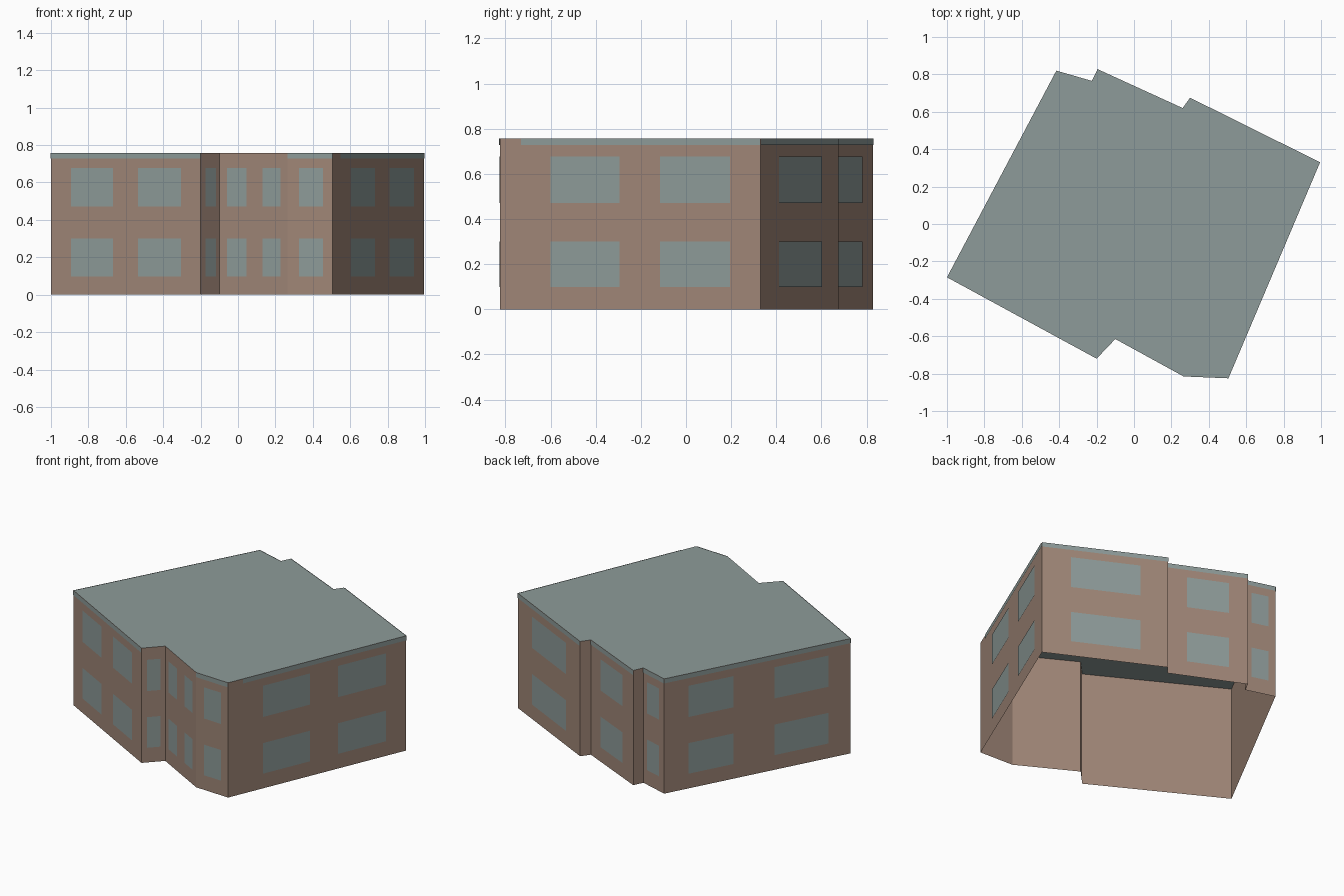
import bpy
from mathutils import Vector

cube = bpy.data.objects.get("Cube")
if cube:
    bpy.data.objects.remove(cube, do_unlink=True)


def material(name, rgb):
    mat = bpy.data.materials.new(name)
    mat.use_nodes = True
    mat.diffuse_color = (*rgb, 1)
    mat.node_tree.nodes["Principled BSDF"].inputs["Base Color"].default_value = (*rgb, 1)
    return mat


BRICK = material("brown brick", (0.35, 0.24, 0.185))
SLATE = material("grey green slate", (0.27, 0.33, 0.32))

HEIGHT = 0.757
TRIM_BASE = 0.728
PLATE = 0.003
FLOORS = [(0.098, 0.3), (0.472, 0.678)]

# Each wall: start corner, window spans along it, trim span along it
WALLS = [
    ("front_left_wall", (-1.0, -0.285), [(0.135, 0.415), (0.585, 0.87)], (0, 1)),
    ("front_step_wall", (-0.2, -0.72), [(0.23, 0.8)], None),
    ("front_middle_wall", (-0.1, -0.615), [(0.12, 0.4), (0.64, 0.9)], None),
    ("front_end_wall", (0.265, -0.815), [(0.25, 0.79)], (0, 1)),
    ("right_wall", (0.505, -0.825), [(0.195, 0.46), (0.615, 0.885)], (0.083, 1)),
    ("back_wide_wall", (0.995, 0.33), [(0.23, 0.78)], (0, 1)),
    ("back_step_a", (0.3, 0.675), [], None),
    ("back_middle_wall", (0.26, 0.62), [(0.24, 0.76)], (0, 1)),
    ("back_step_b", (-0.195, 0.828), [], None),
    ("back_narrow_wall", (-0.225, 0.765), [(0.2, 0.76)], (0, 1)),
    ("left_wall", (-0.415, 0.82), [(0.13, 0.37), (0.59, 0.88)], (0, 1)),
]


def mesh_object(name, verts, faces, mat):
    mesh = bpy.data.meshes.new(name)
    mesh.from_pydata(verts, [], faces)
    mesh.materials.append(mat)
    obj = bpy.data.objects.new(name, mesh)
    bpy.context.collection.objects.link(obj)
    return obj


def panels(name, a, b, rects, offset, mat):
    """Upright rectangles on the wall a-b; each rect is (from, to, low, high)."""
    a, b = Vector((*a, 0)), Vector((*b, 0))
    along = b - a
    out = Vector((along.y, -along.x, 0)).normalized() * offset
    verts, faces = [], []
    for s, e, low, high in rects:
        n = len(verts)
        for t, z in ((s, low), (e, low), (e, high), (s, high)):
            verts.append(a + along * t + out + Vector((0, 0, z)))
        faces.append(range(n, n + 4))
    return mesh_object(name, verts, faces, mat)


# Walls with window plates and roof-edge trim
for i, (name, start, windows, trim) in enumerate(WALLS):
    end = WALLS[(i + 1) % len(WALLS)][1]
    panels(name, start, end, [(0, 1, 0, HEIGHT)], 0, BRICK)
    if windows:
        rects = [(s, e, *floor) for s, e in windows for floor in FLOORS]
        panels(name + "_windows", start, end, rects, PLATE, SLATE)
    if trim:
        panels(name + "_trim", start, end, [(*trim, TRIM_BASE, HEIGHT)], PLATE, SLATE)

# Flat roof; the shell is open underneath
outline = [(*wall[1], HEIGHT) for wall in WALLS]
mesh_object("roof", outline, [range(len(outline))], SLATE)
